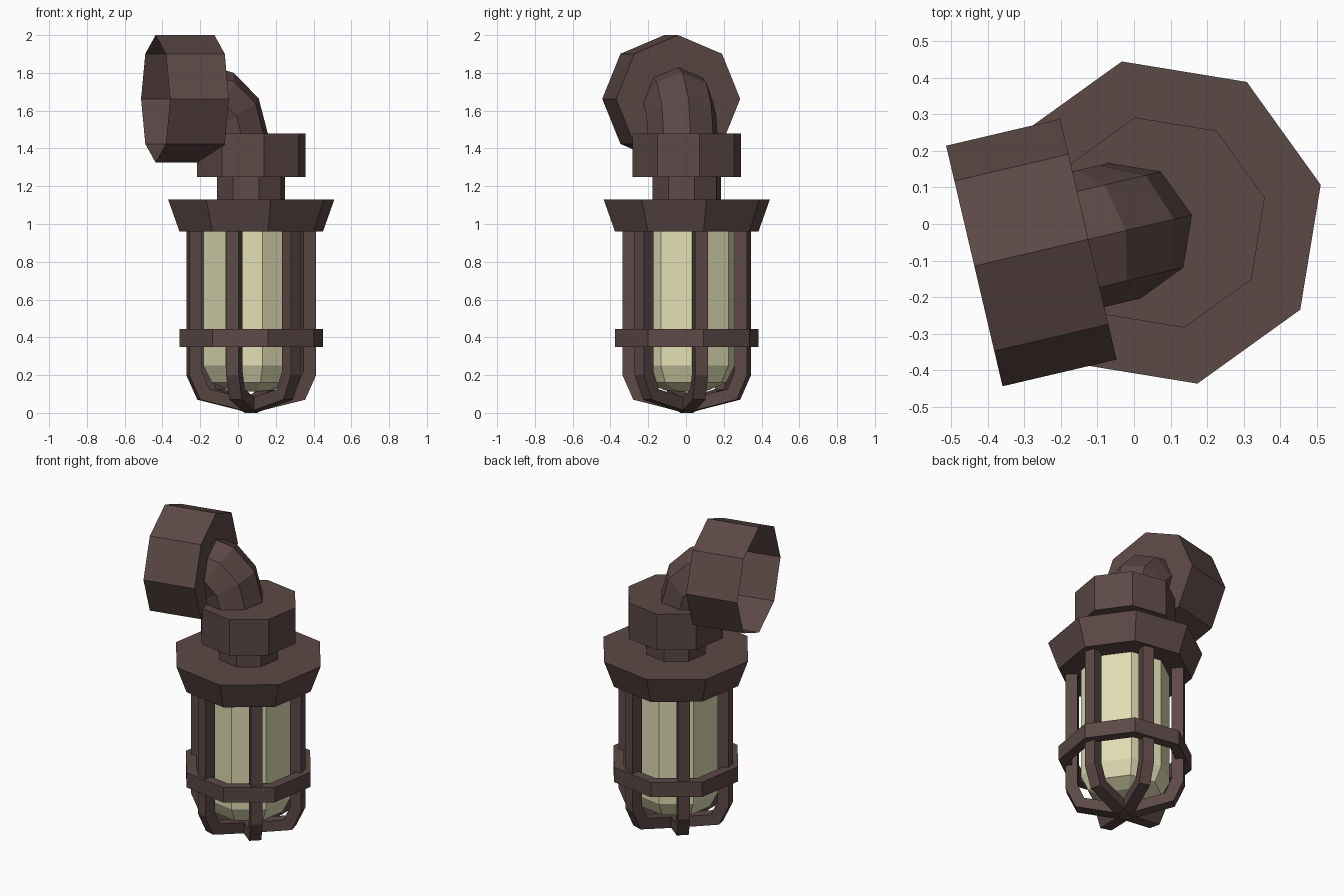
import bpy, bmesh, math
from mathutils import Matrix, Vector

if "Cube" in bpy.data.objects:
    bpy.data.objects.remove(bpy.data.objects["Cube"])

# Lamp is built around its own axis, then turned and moved into place
PLACE = Matrix.Translation((0.07, 0.004, 0)) @ Matrix.Rotation(math.radians(13.2), 4, 'Z')
TAU = 2 * math.pi


def material(name, col):
    m = bpy.data.materials.new(name)
    m.diffuse_color = (*col, 1)
    m.use_nodes = True
    m.node_tree.nodes["Principled BSDF"].inputs["Base Color"].default_value = m.diffuse_color
    return m


BROWN = material("brown_metal", (0.107, 0.066, 0.061))
GLASS = material("pale_yellow_glass", (0.74, 0.72, 0.45))


def finish(name, bm, mat, fix=True):
    if fix:
        bmesh.ops.recalc_face_normals(bm, faces=bm.faces)
    bm.transform(PLACE)
    me = bpy.data.meshes.new(name)
    bm.to_mesh(me)
    bm.free()
    me.materials.append(mat)
    ob = bpy.data.objects.new(name, me)
    bpy.context.collection.objects.link(ob)
    return ob


def loft(bm, rings, closed=False):
    """Bridge successive rings of points with quads."""
    vs = [[bm.verts.new(p) for p in r] for r in rings]
    n = len(vs[0])
    pairs = list(zip(vs, vs[1:])) + ([(vs[-1], vs[0])] if closed else [])
    for a, b in pairs:
        for i in range(n):
            j = (i + 1) % n
            bm.faces.new((a[i], a[j], b[j], b[i]))
    return vs


def circle(r, z, n=8):
    return [(r * math.cos(TAU * i / n), r * math.sin(TAU * i / n), z) for i in range(n)]


def turned(name, profile, mat, closed=False):
    """Eight-sided turned part from (radius, height) points."""
    bm = bmesh.new()
    vs = loft(bm, [circle(r, z) for r, z in profile], closed)
    if not closed:
        bm.faces.new(vs[0])
        bm.faces.new(vs[-1])
    return finish(name, bm, mat)


# Stacked body
turned("collar_nut", [(0.295, 1.25), (0.295, 1.48)], BROWN)
turned("neck", [(0.185, 1.13), (0.185, 1.25)], BROWN)
turned("flange", [(0.39, 0.96), (0.452, 1.13)], BROWN)
turned("cage_ring", [(0.39, 0.35), (0.39, 0.445), (0.325, 0.445), (0.325, 0.35)], BROWN, True)
turned("glass_globe", [(0.26, 0.96), (0.26, 0.25), (0.215, 0.16), (0.12, 0.12), (0.03, 0.112)], GLASS)

# Six cage bars curving in to meet underneath
BAR = [(0.345, 0.96), (0.345, 0.2), (0.285, 0.07), (0, 0),
       (0, 0.07), (0.235, 0.125), (0.275, 0.22), (0.275, 0.96)]
bm = bmesh.new()
for k in range(6):
    rot = Matrix.Rotation(TAU * k / 6, 3, 'Z')
    sides = loft(bm, [[rot @ Vector((r, w, z)) for r, z in BAR] for w in (-0.035, 0.035)])
    bm.faces.new(sides[0])
    bm.faces.new(sides[1])
finish("cage_bars", bm, BROWN)

# Elbow pipe: quarter bend from the collar up to the wall cup
bm = bmesh.new()
rings = []
for k in range(4):
    a = math.radians(30 * k)
    out = Vector((math.cos(a), 0, math.sin(a)))
    centre = Vector((-0.28, 0, 1.48)) + out * 0.18
    rings.append([centre + out * (0.19 * math.cos(TAU * i / 8))
                  + Vector((0, 0.19 * math.sin(TAU * i / 8), 0)) for i in range(8)])
loft(bm, rings)
finish("elbow_pipe", bm, BROWN)

# Wall cup: closed towards the pipe, open at the back
bm = bmesh.new()
cup = [[(s, y, 1.6625 + x) for x, y, _ in circle(0.3375, 0)] for s in (-0.52, -0.2)]
vs = loft(bm, cup)
bm.faces.new(vs[1])
finish("wall_cup", bm, BROWN)
